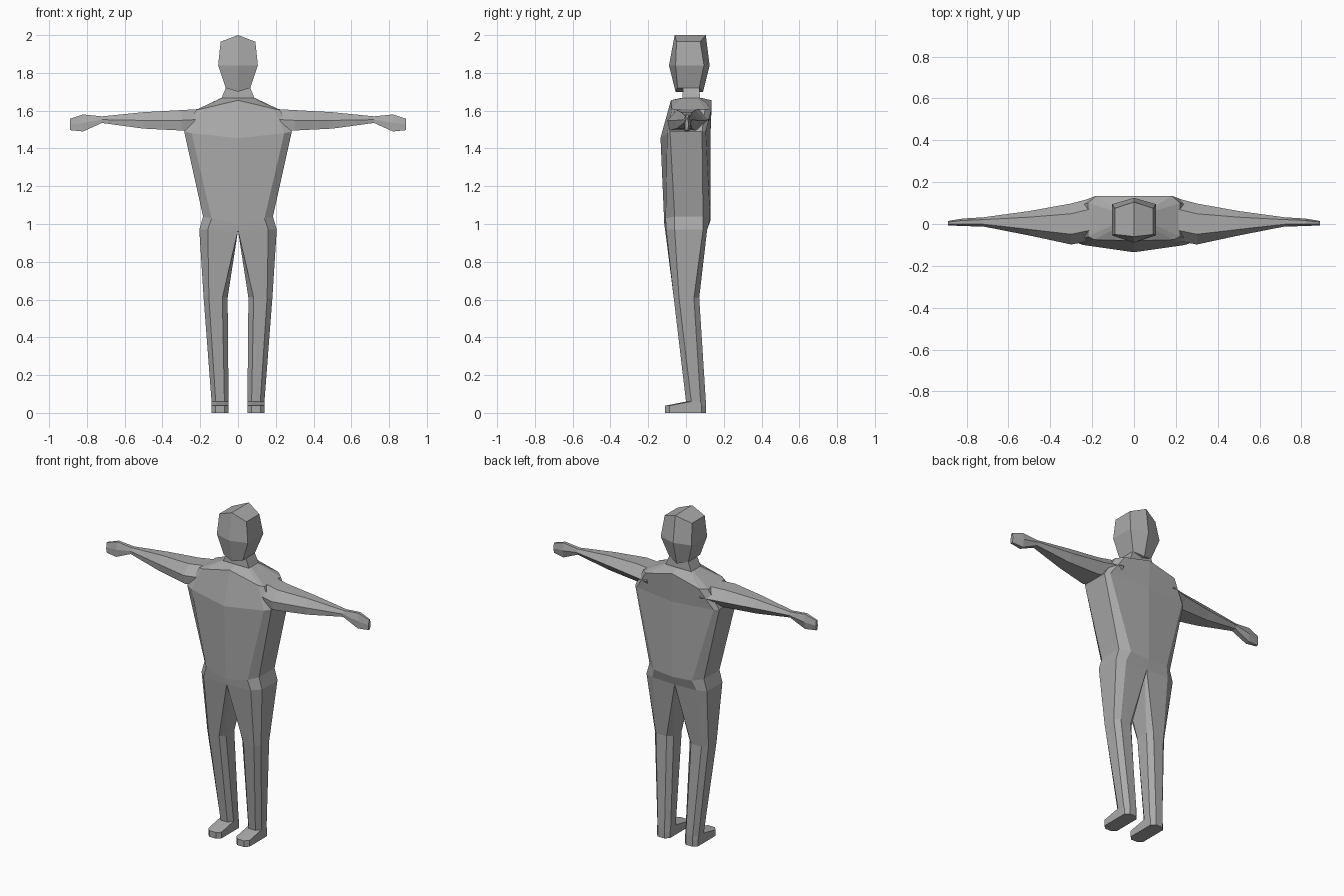
import bpy, bmesh

if "Cube" in bpy.data.objects:
    bpy.data.objects.remove(bpy.data.objects["Cube"])

grey = bpy.data.materials.new("mid grey")
grey.diffuse_color = (0.4, 0.4, 0.4, 1)
grey.use_nodes = True
grey.node_tree.nodes["Principled BSDF"].inputs["Base Color"].default_value = grey.diffuse_color


def loft(name, rings, both_sides=False):
    """Skin a list of equal-length rings and cap both ends."""
    bm = bmesh.new()
    for side in ((1, -1) if both_sides else (1,)):
        loops = [[bm.verts.new((x * side, y, z)) for x, y, z in r] for r in rings]
        n = len(loops[0])
        for a, b in zip(loops, loops[1:]):
            for i in range(n):
                j = (i + 1) % n
                bm.faces.new((a[i], a[j], b[j], b[i]))
        bm.faces.new(loops[0])
        bm.faces.new(loops[-1])
    bmesh.ops.recalc_face_normals(bm, faces=bm.faces)
    mesh = bpy.data.meshes.new(name)
    bm.to_mesh(mesh)
    bm.free()
    mesh.materials.append(grey)
    obj = bpy.data.objects.new(name, mesh)
    bpy.context.collection.objects.link(obj)
    return obj


def sym(half):
    """Close a half ring whose first and last points lie on x = 0."""
    return half + [(-x, y, z) for x, y, z in half[-2:0:-1]]


# Torso: hips, waist, chest, shoulders
loft("torso", [sym(h) for h in (
    [(0, -.11, .965), (.16, -.105, .97), (.205, -.06, .97),
     (.205, .09, .97), (.15, .112, .97), (0, .11, .965)],
    [(0, -.115, 1.0), (.14, -.108, 1.03), (.185, -.06, 1.04),
     (.185, .09, 1.04), (.13, .128, 1.03), (0, .13, 1.02)],
    [(0, -.135, 1.455), (.245, -.10, 1.48), (.285, -.085, 1.49),
     (.285, .085, 1.49), (.26, .105, 1.49), (0, .13, 1.48)],
    [(0, -.08, 1.655), (.19, -.075, 1.61), (.22, -.06, 1.605),
     (.22, .10, 1.605), (.18, .135, 1.61), (0, .135, 1.655)],
    [(0, -.03, 1.667), (.085, -.02, 1.667), (.09, 0, 1.667),
     (.09, .06, 1.667), (.085, .075, 1.667), (0, .085, 1.667)])])

# Neck
loft("neck", [[(w, f, z), (w, b, z), (-w, b, z), (-w, f, z)]
              for w, f, b, z in ((.09, -.02, .075, 1.66), (.063, -.015, .07, 1.725))])


# Head: six-sided, ridged front and back (width, side y's, centre y's, side z, centre z)
def head_ring(w, sf, sb, cf, cb, zs, zc):
    return sym([(0, cf, zc), (w, sf, zs), (w, sb, zs), (0, cb, zc)])


head = loft("head", [head_ring(.065, -.045, .07, -.055, .09, 1.72, 1.70),
                     head_ring(.105, -.055, .095, -.09, .125, 1.84, 1.84),
                     head_ring(.092, -.05, .075, -.06, .105, 1.965, 2.0)])
# Split the crown and jaw caps along the centre ridge
bm = bmesh.new()
bm.from_mesh(head.data)
for cap in [f for f in bm.faces if len(f.verts) == 6]:
    mid = [v for v in cap.verts if abs(v.co.x) < 1e-5]
    bmesh.utils.face_split(cap, mid[0], mid[1])
bm.to_mesh(head.data)
bm.free()


# Arms: six-sided sections from shoulder to fingertips
def arm_ring(x, yf, yb, zt, zb):
    m, zm = (yf + yb) / 2, (zt + zb) / 2
    f, b = (yf + m) / 2, (yb + m) / 2
    return [(x, f, zt), (x, b, zt), (x, yb, zm), (x, b, zb), (x, yf * .9, zb), (x, yf, zm)]


loft("arms", [arm_ring(*a) for a in (
    (.18, -.075, .13, 1.61, 1.50),
    (.30, -.098, .098, 1.603, 1.495),
    (.50, -.055, .062, 1.592, 1.505),
    (.72, -.012, .032, 1.570, 1.535),
    (.82, -.010, .026, 1.580, 1.490),
    (.89, -.006, .014, 1.557, 1.497))], both_sides=True)


# Legs and feet: chamfered sections (inner x, outer x, front y, back y, chamfer x, chamfer y, z)
def leg_ring(x0, x1, y0, y1, cx, cy, z):
    return [(x0 + cx, y0, z), (x1 - cx, y0, z), (x1, y0 + cy, z), (x1, y1 - cy, z),
            (x1 - cx, y1, z), (x0 + cx, y1, z), (x0, y1 - cy, z), (x0, y0 + cy, z)]


hip = [(0, -.11, .965), (.16, -.105, .97), (.205, -.06, .97), (.205, .09, .97),
       (.15, .112, .97), (0, .11, .965), (0, .09, .965), (0, -.09, .965)]
loft("legs", [hip] + [leg_ring(*r) for r in (
    (.055, .182, -.065, .07, .028, .028, .61),
    (.05, .14, 0, .105, .022, .028, .06),
    (.05, .14, -.11, .105, .022, .022, .038),
    (.05, .14, -.11, .105, .022, .022, 0))], both_sides=True)
